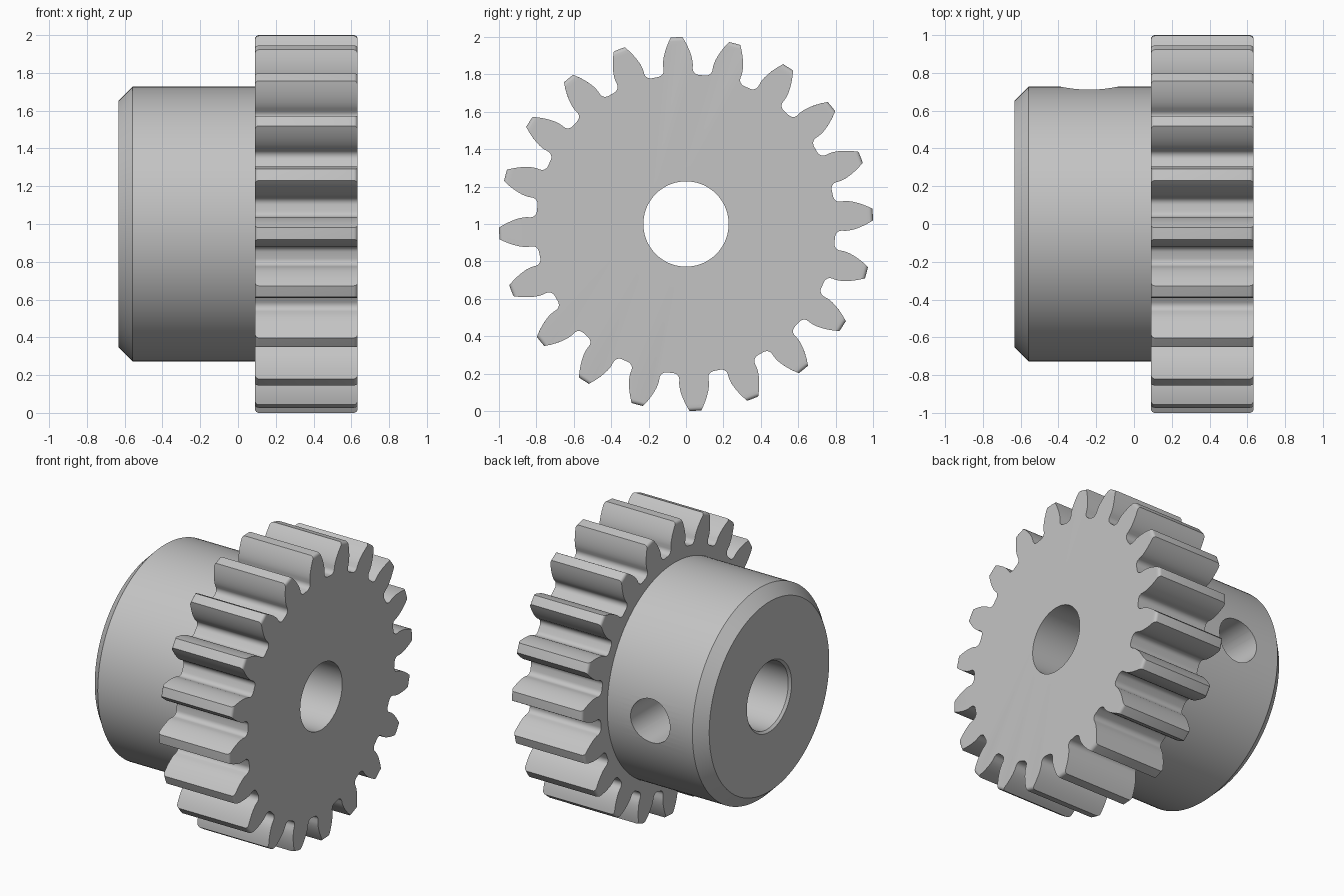
import bpy, bmesh, math

cube = bpy.data.objects.get("Cube")
if cube:
    bpy.data.objects.remove(cube, do_unlink=True)

steel = bpy.data.materials.new("grey steel")
steel.use_nodes = True
GREY = (0.55, 0.55, 0.55, 1)
steel.diffuse_color = GREY
steel.node_tree.nodes["Principled BSDF"].inputs["Base Color"].default_value = GREY

TEETH, TILT = 20, math.radians(2.9)
PITCH = 2 * math.pi / TEETH
ROOT, BASE, TIP, FILLET = 0.8, 0.854, 1.0, 0.035
HALF = 0.0934            # half tooth angle at the base circle
EDGE = 0.02              # rounding of the tooth ends
LEFT, JOINT, RIGHT = -0.633, 0.09, 0.633


def loft(name, rings):
    """Closed solid skinned through rings of equal point count, axis along x."""
    bm = bmesh.new()
    loops = [[bm.verts.new(p) for p in ring] for ring in rings]
    for a, b in zip(loops, loops[1:]):
        for i in range(len(a)):
            bm.faces.new((a[i - 1], a[i], b[i], b[i - 1]))
    bm.faces.new(loops[0])
    bm.faces.new(loops[-1])
    bmesh.ops.recalc_face_normals(bm, faces=bm.faces)
    mesh = bpy.data.meshes.new(name)
    bm.to_mesh(mesh)
    bm.free()
    mesh.materials.append(steel)
    obj = bpy.data.objects.new(name, mesh)
    obj.location.z = 1
    bpy.context.collection.objects.link(obj)
    return obj


def circle(x, r, n=128):
    return [(x, r * math.cos(2 * math.pi * i / n), r * math.sin(2 * math.pi * i / n))
            for i in range(n)]


def flank(tip):
    """(radius, half angle) points from the root fillet up an involute to the tip."""
    mid = ROOT + FILLET
    centre = HALF + math.asin(FILLET / mid)
    cx, cy = mid * math.cos(centre), mid * math.sin(centre)
    pts = []
    for i in range(7):
        a = centre + math.pi - i / 6 * (math.pi / 2 + centre - HALF)
        # sweep from the root circle round to the radial flank
        a = centre + math.pi + i / 6 * (math.pi / 2 - (centre - HALF))
        x, y = cx + FILLET * math.cos(a), cy + FILLET * math.sin(a)
        pts.append((math.hypot(x, y), math.atan2(y, x)))
    for i in range(9):
        r = BASE + (tip - BASE) * i / 8
        roll = math.acos(min(1, BASE / r))
        pts.append((r, HALF - (math.tan(roll) - roll)))
    return pts


def gear_ring(x, tip):
    side = flank(tip)
    tooth = [(r, -a) for r, a in side] + [(tip, 0)] + [(r, a) for r, a in reversed(side)]
    return [(x, r * math.cos(a + TILT + k * PITCH), r * math.sin(a + TILT + k * PITCH))
            for k in range(TEETH) for r, a in tooth]


def cut(obj, cutter):
    mod = obj.modifiers.new("cut", "BOOLEAN")
    mod.operation, mod.solver, mod.object = "DIFFERENCE", "EXACT", cutter
    bpy.context.view_layer.objects.active = obj
    bpy.ops.object.modifier_apply(modifier=mod.name)


# Toothed wheel with rounded tooth ends
steps = [i / 4 * math.pi / 2 for i in range(5)]
rounding = [(EDGE * (1 - math.sin(t)), TIP - EDGE * (1 - math.cos(t))) for t in steps]
ends = [(JOINT + d, r) for d, r in reversed(rounding)] + [(RIGHT - d, r) for d, r in rounding]
ends.sort()
wheel = loft("toothed_wheel", [gear_ring(x, r) for x, r in ends])

# Hub with a chamfered outer end
hub = loft("hub", [circle(LEFT, 0.652), circle(LEFT + 0.075, 0.727), circle(JOINT, 0.727)])

# Shaft bore, eased at the hub end
bore = loft("bore_cutter", [circle(LEFT - 0.1, 0.343), circle(LEFT + 0.015, 0.228),
                            circle(RIGHT + 0.1, 0.228)])
cut(wheel, bore)
cut(hub, bore)

# Set screw hole from the back of the hub into the bore
screw = loft("screw_hole_cutter", [circle(0, 0.15, 64), circle(0.9, 0.15, 64)])
screw.rotation_euler.z = math.pi / 2
screw.location.x = -0.237
bpy.context.view_layer.update()
cut(hub, screw)

for cutter in (bore, screw):
    bpy.data.objects.remove(cutter, do_unlink=True)

# Smooth curved walls, keep machined edges crisp
bpy.ops.object.select_all(action="DESELECT")
for obj in (wheel, hub):
    obj.select_set(True)
bpy.context.view_layer.objects.active = wheel
bpy.ops.object.shade_smooth_by_angle(angle=math.radians(30))
